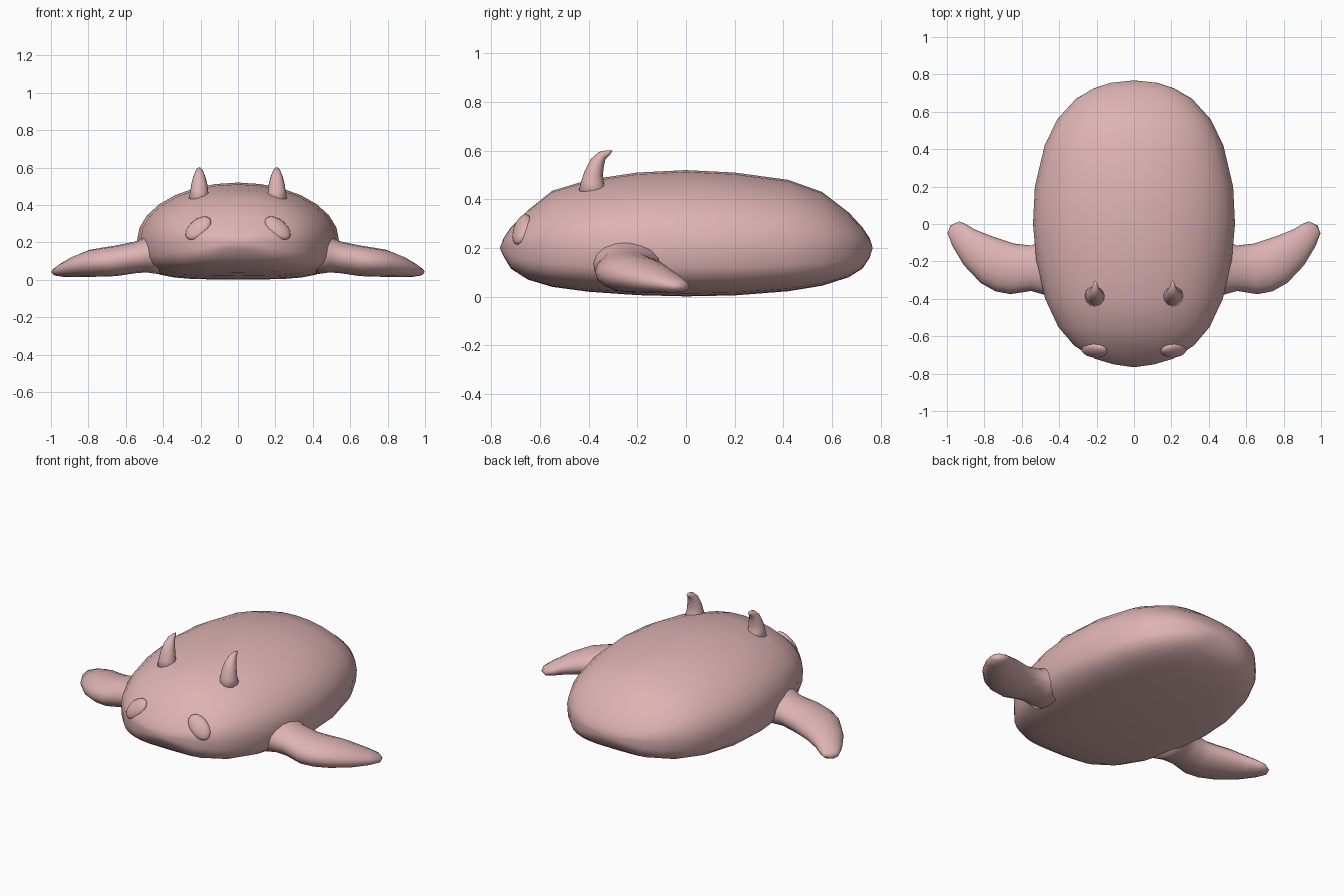
import bpy, bmesh, math
from mathutils import Vector, Matrix

cube = bpy.data.objects.get("Cube")
if cube:
    bpy.data.objects.remove(cube, do_unlink=True)

skin = bpy.data.materials.new("dusty pink skin")
skin.use_nodes = True
colour = (0.73, 0.45, 0.45, 1)
skin.diffuse_color = colour
skin.node_tree.nodes["Principled BSDF"].inputs["Base Color"].default_value = colour


def finish(name, bm):
    """Turn a bmesh into a smooth object with outward normals."""
    bmesh.ops.recalc_face_normals(bm, faces=bm.faces)
    for face in bm.faces:
        face.smooth = True
    mesh = bpy.data.meshes.new(name)
    bm.to_mesh(mesh)
    bm.free()
    mesh.materials.append(skin)
    obj = bpy.data.objects.new(name, mesh)
    bpy.context.collection.objects.link(obj)


def loft(name, rings, start, end):
    """Skin closed rings of points, closing each end at a tip point."""
    bm = bmesh.new()
    loops = [[bm.verts.new(p) for p in ring] for ring in rings]
    n = len(loops[0])
    for a, b in zip(loops, loops[1:]):
        for i in range(n):
            j = (i + 1) % n
            bm.faces.new((a[i], a[j], b[j], b[i]))
    for loop, tip in ((loops[0], start), (loops[-1], end)):
        v = bm.verts.new(tip)
        for i in range(n):
            bm.faces.new((loop[i], loop[(i + 1) % n], v))
    finish(name, bm)


def ellipse(centre, u, v, count):
    angles = [2 * math.pi * i / count for i in range(count)]
    return [centre + u * math.cos(a) + v * math.sin(a) for a in angles]


# Body: domed above, flattened below; stations are y, half width, top, bottom
MID = 0.21
stations = [
    (-0.75, 0.11, 0.24, 0.165), (-0.72, 0.21, 0.285, 0.115),
    (-0.65, 0.32, 0.355, 0.07), (-0.55, 0.405, 0.435, 0.04),
    (-0.4, 0.475, 0.48, 0.02), (-0.2, 0.522, 0.51, 0.006),
    (0, 0.54, 0.52, 0.001), (0.2, 0.53, 0.51, 0.005),
    (0.42, 0.478, 0.48, 0.022), (0.56, 0.41, 0.43, 0.045),
    (0.67, 0.31, 0.345, 0.08), (0.725, 0.215, 0.285, 0.115),
    (0.755, 0.125, 0.24, 0.16)]


def body_ring(y, w, top, bottom, count=28):
    ring = []
    for i in range(count):
        a = 2 * math.pi * i / count
        c, s = math.cos(a), math.sin(a)
        if s >= 0:
            ring.append((w * c, y, MID + (top - MID) * s))
        else:
            x = math.copysign(abs(c) ** 0.55, c)
            ring.append((w * x, y, MID - (MID - bottom) * abs(s) ** 0.55))
    return ring


loft("body", [body_ring(*s) for s in stations],
     (0, -0.766, 0.2), (0, 0.768, 0.2))

# Flipper sections: leading x, y, trailing x, y, height, half thickness
flipper = [
    (0.42, -0.40, 0.42, -0.06, 0.14, 0.11), (0.49, -0.375, 0.49, -0.09, 0.135, 0.095),
    (0.55, -0.358, 0.55, -0.115, 0.12, 0.085), (0.66, -0.375, 0.64, -0.105, 0.102, 0.082),
    (0.74, -0.36, 0.70, -0.085, 0.095, 0.078), (0.82, -0.315, 0.77, -0.062, 0.088, 0.072),
    (0.91, -0.22, 0.85, -0.03, 0.07, 0.055), (0.97, -0.12, 0.90, 0, 0.053, 0.037),
    (0.997, -0.05, 0.935, 0.014, 0.043, 0.022)]

# Horn sections: y, z, half width, half depth, backward lean
horn = [
    (-0.38, 0.42, 0.06, 0.065, 0), (-0.384, 0.47, 0.048, 0.047, 0.1),
    (-0.379, 0.51, 0.043, 0.038, 0.2), (-0.365, 0.55, 0.033, 0.031, 0.5),
    (-0.345, 0.58, 0.021, 0.02, 0.8), (-0.318, 0.592, 0.011, 0.011, 1.1)]

for side, label in ((1, "left"), (-1, "right")):
    # Flippers
    rings = []
    for ax, ay, bx, by, z, t in flipper:
        a, b = Vector((side * ax, ay, z)), Vector((side * bx, by, z))
        rings.append(ellipse((a + b) / 2, (a - b) / 2, Vector((0, 0, t)), 16))
    loft(label + "_flipper", rings, (side * 0.38, -0.23, 0.14), (side * 0.982, -0.008, 0.04))

    # Horns
    rings = []
    for y, z, w, d, lean in horn:
        depth = Vector((0, math.cos(lean), -math.sin(lean))) * d
        rings.append(ellipse(Vector((side * 0.207, y, z)), Vector((w, 0, 0)), depth, 12))
    loft(label + "_horn", rings, (side * 0.207, -0.38, 0.4), (side * 0.207, -0.302, 0.6))

    # Eyes: flattened ovals lying on the face
    n = Vector((side * 0.3, -0.75, 0.45)).normalized()
    u = Vector((side * -0.07, 0, 0.07))
    u = (u - n * u.dot(n)).normalized()
    v = n.cross(u)
    basis = Matrix((u * 0.082, v * 0.053, n * 0.028)).transposed().to_4x4()
    bm = bmesh.new()
    bmesh.ops.create_uvsphere(bm, u_segments=16, v_segments=10, radius=1)
    bm.transform(Matrix.Translation((side * 0.212, -0.675, 0.276)) @ basis)
    finish(label + "_eye", bm)
